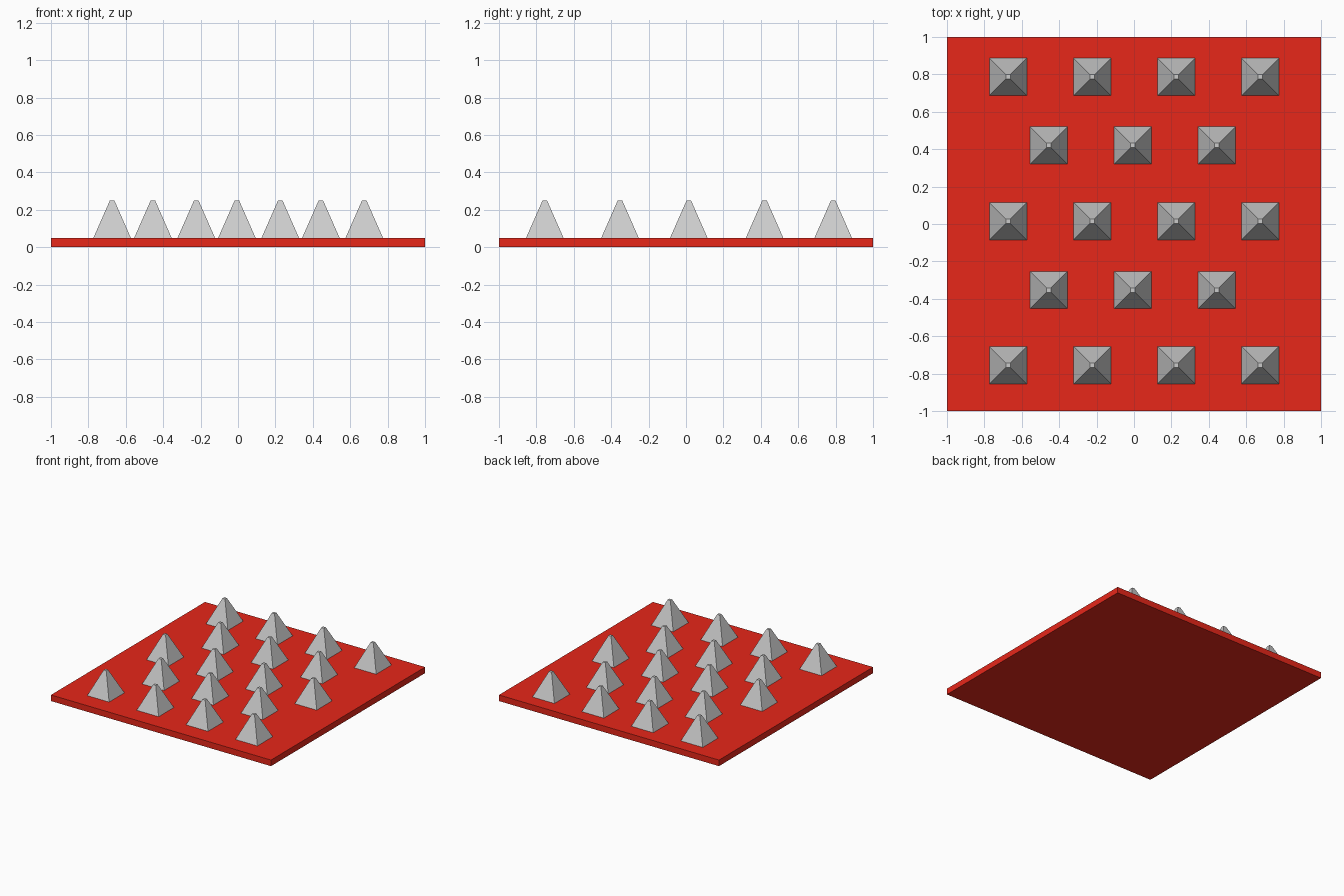
import bpy
from math import pi, sqrt

if "Cube" in bpy.data.objects:
    bpy.data.objects.remove(bpy.data.objects["Cube"])

# Red base plate
bpy.ops.mesh.primitive_cube_add(size=1, location=(0, 0, 0.025))
plate = bpy.context.object
plate.name = "base_plate"
plate.scale = (2, 2, 0.05)
bpy.ops.object.transform_apply(location=False, rotation=False, scale=True)
red = bpy.data.materials.new("red")
red.diffuse_color = (0.8, 0.02, 0.01, 1)
red.use_nodes = True
red.node_tree.nodes["Principled BSDF"].inputs["Base Color"].default_value = red.diffuse_color
plate.data.materials.append(red)

# Blunt four-sided spike, all copies share one mesh
bpy.ops.mesh.primitive_cone_add(vertices=4, radius1=0.1 * sqrt(2), radius2=0.012 * sqrt(2),
                                depth=0.2, rotation=(0, 0, pi / 4))
bpy.ops.object.transform_apply(location=False, rotation=True, scale=False)
first = bpy.context.object

# Staggered rows: four spikes, then three in between
four = (-0.673, -0.223, 0.226, 0.675)
three = (-0.455, -0.006, 0.443)
rows = [(0.787, four), (0.42, three), (0.015, four), (-0.353, three), (-0.755, four)]
for r, (y, xs) in enumerate(rows):
    for c, x in enumerate(xs):
        if r == 0 and c == 0:
            spike = first
        else:
            spike = bpy.data.objects.new("spike", first.data)
            bpy.context.collection.objects.link(spike)
        spike.name = f"spike_{r + 1}_{c + 1}"
        spike.location = (x, y, 0.15)
